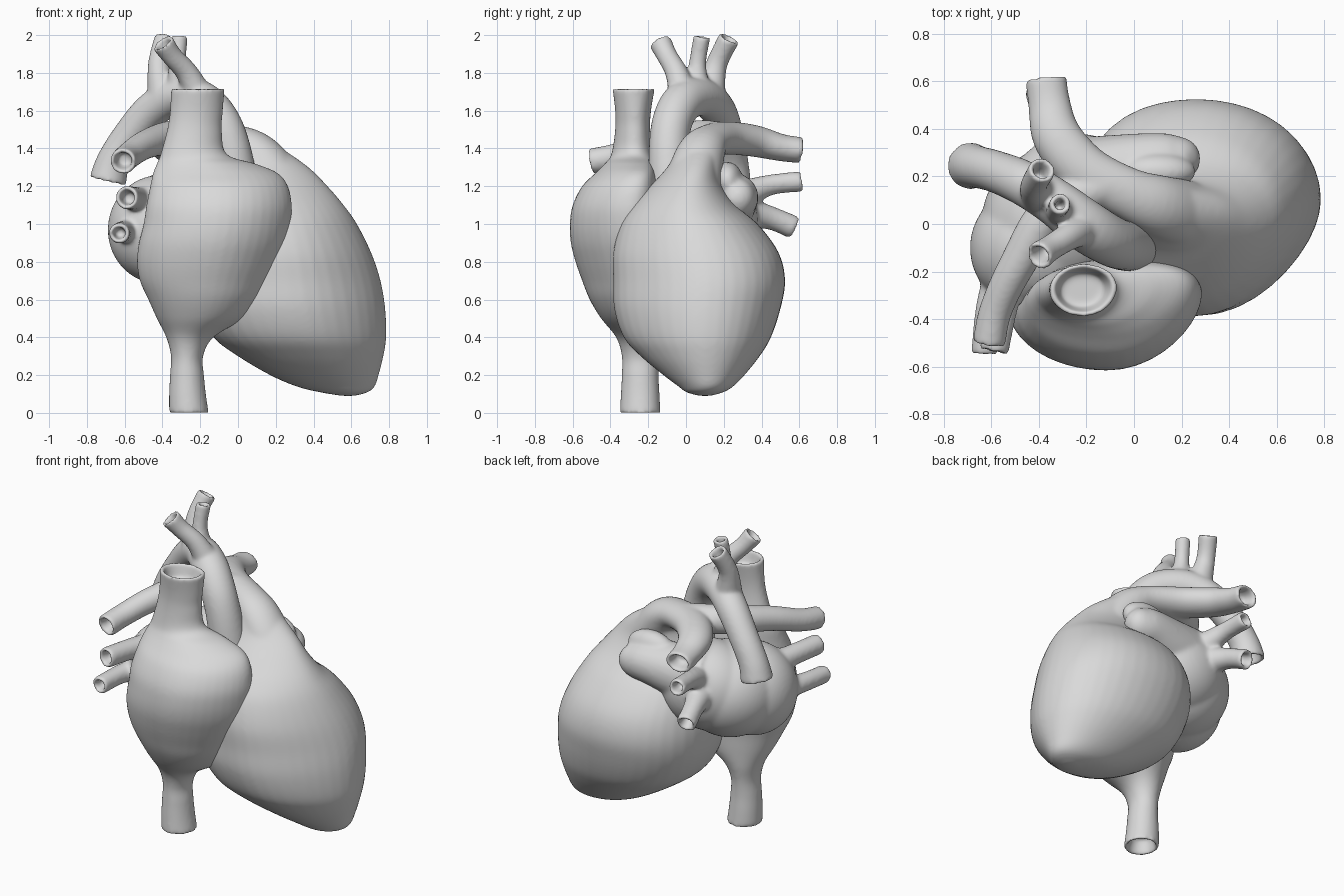
import bpy
import bmesh
import math
from mathutils import Matrix, Vector

cube = bpy.data.objects.get("Cube")
if cube:
    bpy.data.objects.remove(cube, do_unlink=True)

WALL = .02     # thickness of a vessel wall at its open end
DEPTH = .09    # how deep an open end is hollowed
TAPER = .75    # narrowing of the hollow towards its floor

grey = bpy.data.materials.new("plain_grey")
grey.use_nodes = True
colour = (.7, .7, .7, 1)
grey.diffuse_color = colour
shader = next(n for n in grey.node_tree.nodes if n.type == 'BSDF_PRINCIPLED')
shader.inputs["Base Color"].default_value = colour


def spline(keys, steps=5):
    """Smooth curve through tuples of any length."""
    result = []
    last = len(keys) - 1
    for i in range(last):
        before, start = keys[max(i - 1, 0)], keys[i]
        end, after = keys[i + 1], keys[min(i + 2, last)]
        for step in range(steps):
            t = step / steps
            result.append([
                b + t * (c - a) / 2
                + t * t * (2 * a - 5 * b + 4 * c - d) / 2
                + t * t * t * (3 * b - a - 3 * c + d) / 2
                for a, b, c, d in zip(before, start, end, after)])
    result.append(list(keys[-1]))
    return result


def centre_of(ring):
    return sum(ring, Vector((0, 0, 0))) / len(ring)


def hollow(rings):
    """Turn the last ring into an open rim with a tapered pocket inside."""
    rim = rings[-1]
    centre = centre_of(rim)
    inward = (centre_of(rings[-4]) - centre).normalized() * DEPTH
    radius = sum((v - centre).length for v in rim) / len(rim)
    inner = [centre + (v - centre) * (1 - WALL / radius) for v in rim]
    floor = [centre + (v - centre) * TAPER + inward for v in inner]
    return rings + [inner, floor]


def skin(bm, rings):
    """Bridge rings into one closed shell."""
    loops = [[bm.verts.new(v) for v in ring] for ring in rings]
    for low, high in zip(loops, loops[1:]):
        for i in range(len(low)):
            j = (i + 1) % len(low)
            bm.faces.new((low[i], low[j], high[j], high[i]))
    caps = [bm.faces.new(loops[0][::-1]), bm.faces.new(loops[-1])]
    bmesh.ops.poke(bm, faces=caps)


def body(bm, sections, open_ends=False, lean=0, pinch=0, bulge=0):
    """Stack of level ovals given as left, right, front, back, height.

    The +x end can lean backwards and be pinched in front; the -x end can bulge."""
    rings = []
    sides = 40
    for left, right, front, back, height in spline(sections):
        ring = []
        width = right - left
        for i in range(sides):
            angle = math.tau * i / sides
            x, y = math.cos(angle), math.sin(angle)
            shift = 0
            if x > 0:
                if y < 0:
                    y *= 1 - pinch * x * x
                shift = lean * width * width * x * x
            else:
                swell = 1 + bulge * math.sin(2 * angle) ** 2
                x, y = x * swell, y * swell
            ring.append(Vector((
                (left + right) / 2 + width / 2 * x,
                (front + back) / 2 + (back - front) / 2 * y + shift,
                height)))
        rings.append(ring)
    if open_ends:
        rings = hollow(rings)
        rings = hollow(rings[::-1])
    skin(bm, rings)


def vessel(bm, path, open_end=True, flat=1):
    """Tube along x, y, z, radius points, hollow at its last point."""
    points = spline(path)
    centres = [Vector(p[:3]) for p in points]
    side = None
    rings = []
    sides = 24
    for i, (centre, point) in enumerate(zip(centres, points)):
        ahead = centres[min(i + 1, len(centres) - 1)]
        along = (ahead - centres[max(i - 1, 0)]).normalized()
        side = along.orthogonal() if side is None else side - along * side.dot(along)
        side.normalize()
        across = along.cross(side)
        ring = []
        for k in range(sides):
            angle = math.tau * k / sides
            offset = side * math.cos(angle) + across * math.sin(angle)
            offset.z *= flat
            ring.append(centre + offset * point[3])
        rings.append(ring)
    skin(bm, hollow(rings) if open_end else rings)


def lobe(bm, centre, radii):
    matrix = Matrix.Translation(centre) @ Matrix.Diagonal((*radii, 1))
    bmesh.ops.create_icosphere(bm, subdivisions=4, radius=1, matrix=matrix)


def finish(name, bm, relax=10):
    """Fuse the overlapping shells into one soft organic surface."""
    bmesh.ops.recalc_face_normals(bm, faces=bm.faces)
    mesh = bpy.data.meshes.new(name)
    bm.to_mesh(mesh)
    bm.free()
    mesh.materials.append(grey)
    part = bpy.data.objects.new(name, mesh)
    bpy.context.collection.objects.link(part)
    fuse = part.modifiers.new("fuse", 'REMESH')
    fuse.mode = 'VOXEL'
    fuse.voxel_size = .0105
    fuse.use_smooth_shade = True
    soften = part.modifiers.new("soften", 'SMOOTH')
    soften.factor = .5
    soften.iterations = relax


# Ventricles with the pulmonary trunk and its two arteries
bm = bmesh.new()
body(bm, [
    (.55, .62, .07, .13, .09), (.43, .69, 0, .2, .11),
    (.31, .725, -.04, .25, .14),
    (.17, .745, -.12, .31, .2), (0, .77, -.24, .39, .3),
    (-.13, .785, -.33, .45, .4), (-.21, .78, -.38, .5, .55),
    (-.23, .755, -.385, .525, .7), (-.22, .705, -.385, .49, .85),
    (-.2, .63, -.345, .38, 1), (-.17, .56, -.28, .26, 1.1),
    (-.14, .475, -.19, .19, 1.2), (-.1, .375, -.1, .17, 1.3),
    (-.06, .23, -.04, .18, 1.4), (-.02, .1, .04, .17, 1.47)],
    lean=.05, pinch=.14, bulge=.04)
vessel(bm, [
    (.28, .03, 1.1, .14), (.19, .045, 1.25, .145), (.09, .08, 1.38, .13),
    (-.03, .13, 1.44, .11), (-.2, .22, 1.455, .11), (-.32, .36, 1.44, .105),
    (-.355, .5, 1.405, .09), (-.37, .615, 1.39, .087)], flat=.8)
vessel(bm, [
    (-.1, .17, 1.45, .09), (-.34, .06, 1.46, .09),
    (-.49, -.17, 1.42, .077), (-.58, -.36, 1.36, .07),
    (-.61, -.505, 1.33, .07)])
finish("ventricles_and_pulmonary_artery", bm, relax=18)

# Right atrium running into the upper and lower great veins
bm = bmesh.new()
body(bm, [
    (-.365, -.155, -.35, -.135, 0), (-.365, -.17, -.345, -.14, .1),
    (-.36, -.18, -.34, -.145, .2), (-.355, -.185, -.34, -.14, .3),
    (-.38, -.13, -.37, -.12, .4), (-.43, .03, -.45, -.1, .5),
    (-.475, .12, -.51, -.09, .6), (-.52, .18, -.55, -.08, .7),
    (-.535, .23, -.585, -.08, .8), (-.525, .265, -.61, -.1, .9),
    (-.5, .28, -.615, -.13, 1), (-.485, .285, -.6, -.15, 1.1),
    (-.465, .265, -.55, -.15, 1.2), (-.45, .21, -.48, -.16, 1.27),
    (-.43, .09, -.43, -.17, 1.32), (-.41, -.06, -.395, -.18, 1.37),
    (-.375, -.085, -.375, -.19, 1.5), (-.36, -.08, -.375, -.185, 1.6),
    (-.355, -.07, -.39, -.165, 1.72)], open_ends=True, lean=.14)
finish("right_atrium_and_great_veins", bm)

# Left atrium, its ear-shaped pouch and four lung veins
bm = bmesh.new()
lobe(bm, (-.41, -.1, .97), (.28, .27, .29))
lobe(bm, (-.33, .01, .99), (.31, .31, .295))
lobe(bm, (-.24, .11, 1.03), (.3, .27, .28))
lobe(bm, (.1, .22, 1.23), (.16, .08, .1))
vessel(bm, [(-.25, .15, 1.1, .22), (-.08, .21, 1.12, .17),
            (.08, .255, 1.14, .13), (.17, .26, 1.14, .115),
            (.23, .26, 1.15, .09), (.27, .25, 1.16, .03)], open_end=False)
for path in (
        [(-.42, 0, 1.1, .09), (-.53, -.27, 1.13, .066), (-.59, -.54, 1.14, .063)],
        [(-.5, -.1, .96, .09), (-.6, -.32, .96, .06), (-.63, -.55, .95, .056)],
        [(-.25, .2, 1.1, .11), (-.33, .42, 1.2, .058), (-.36, .615, 1.225, .056)],
        [(-.28, .2, 1.07, .12), (-.36, .42, 1.04, .066), (-.4, .575, .98, .063)]):
    vessel(bm, path)
finish("left_atrium_and_lung_veins", bm, relax=18)

# Aorta: rising trunk, arch, descending end and three upper branches
bm = bmesh.new()
vessel(bm, [
    (0, -.08, 1.15, .12), (-.04, -.09, 1.4, .107), (-.1, -.07, 1.55, .107),
    (-.2, -.01, 1.65, .11), (-.33, .09, 1.67, .1), (-.46, .17, 1.6, .095),
    (-.58, .22, 1.46, .089), (-.66, .24, 1.33, .09),
    (-.69, .245, 1.225, .1)])
for path in (
        [(-.2, -.01, 1.66, .08), (-.27, -.05, 1.8, .06),
         (-.35, -.1, 1.89, .055), (-.4, -.135, 1.96, .062)],
        [(-.3, .06, 1.68, .08), (-.32, .06, 1.84, .047), (-.31, .085, 1.995, .046)],
        [(-.39, .12, 1.66, .09), (-.42, .16, 1.84, .058), (-.385, .23, 1.985, .058)]):
    vessel(bm, path)
finish("aorta_and_branches", bm, relax=12)
